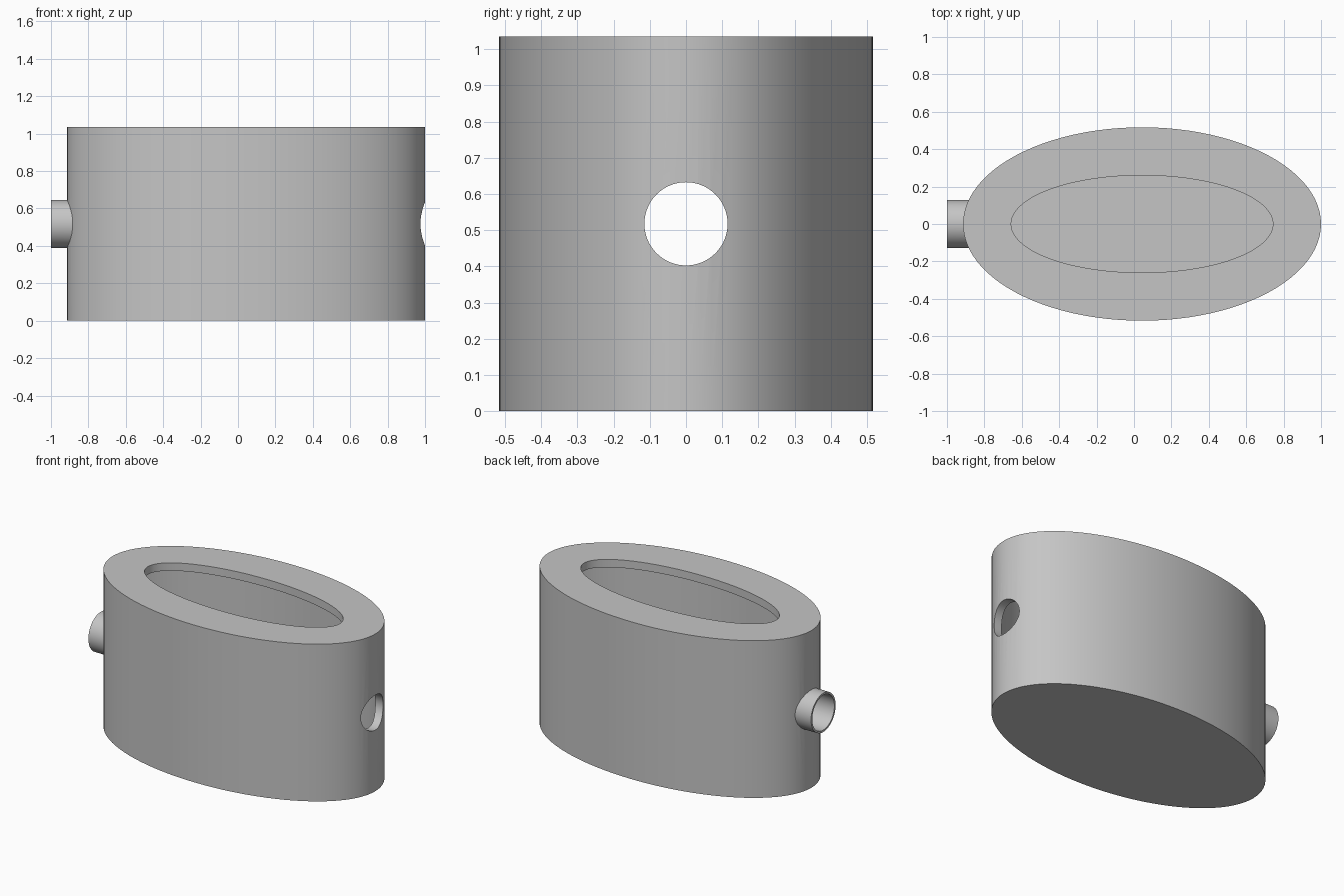
import bpy
from math import pi, radians

if "Cube" in bpy.data.objects:
    bpy.data.objects.remove(bpy.data.objects["Cube"])

CX, A, B, H = 0.043, 0.957, 0.517, 1.035   # oval centre, half axes, height
WALL = 0.052
MID = H / 2

grey = bpy.data.materials.new("plain grey")
grey.use_nodes = True
colour = (0.56, 0.56, 0.56, 1)
grey.diffuse_color = colour
grey.node_tree.nodes["Principled BSDF"].inputs["Base Color"].default_value = colour


def finish(name):
    obj = bpy.context.object
    obj.name = name
    bpy.ops.object.transform_apply(location=True, rotation=True, scale=True)
    obj.data.materials.append(grey)
    return obj


def oval(name, a, b, z0, z1):
    """Upright elliptical solid between two heights."""
    bpy.ops.mesh.primitive_cylinder_add(vertices=96, radius=1, depth=z1 - z0,
                                        location=(CX, 0, (z0 + z1) / 2))
    bpy.context.object.scale = (a, b, 1)
    return finish(name)


def rod(name, radius, x0, x1):
    """Round solid lying along x at mid height."""
    bpy.ops.mesh.primitive_cylinder_add(vertices=64, radius=radius, depth=x1 - x0,
                                        location=((x0 + x1) / 2, 0, MID),
                                        rotation=(0, pi / 2, 0))
    return finish(name)


def cut(target, cutters):
    bpy.ops.object.select_all(action="DESELECT")
    target.select_set(True)
    bpy.context.view_layer.objects.active = target
    for cutter in cutters:
        mod = target.modifiers.new("cut", "BOOLEAN")
        mod.operation = "DIFFERENCE"
        mod.solver = "EXACT"
        mod.object = cutter
        bpy.ops.object.modifier_apply(modifier=mod.name)
    bpy.ops.object.shade_smooth_by_angle(angle=radians(30))


# Main parts
vessel = oval("oval_vessel", A, B, 0, H)
spout = rod("side_spout", 0.128, -1, CX - A + 0.2)

# Cutters: hollow inside, top opening, straight bore, and outer oval for the spout end
cavity = oval("cavity_cutter", A - WALL, B - WALL, WALL, H - WALL)
opening = oval("opening_cutter", 0.70, 0.26, MID, H + 0.1)
bore = rod("bore_cutter", 0.115, -1.2, 1.2)
outer = oval("outer_cutter", A, B, -0.1, H + 0.1)

cut(vessel, [cavity, opening, bore])
cut(spout, [outer, bore])

for helper in (cavity, opening, bore, outer):
    bpy.data.objects.remove(helper)
